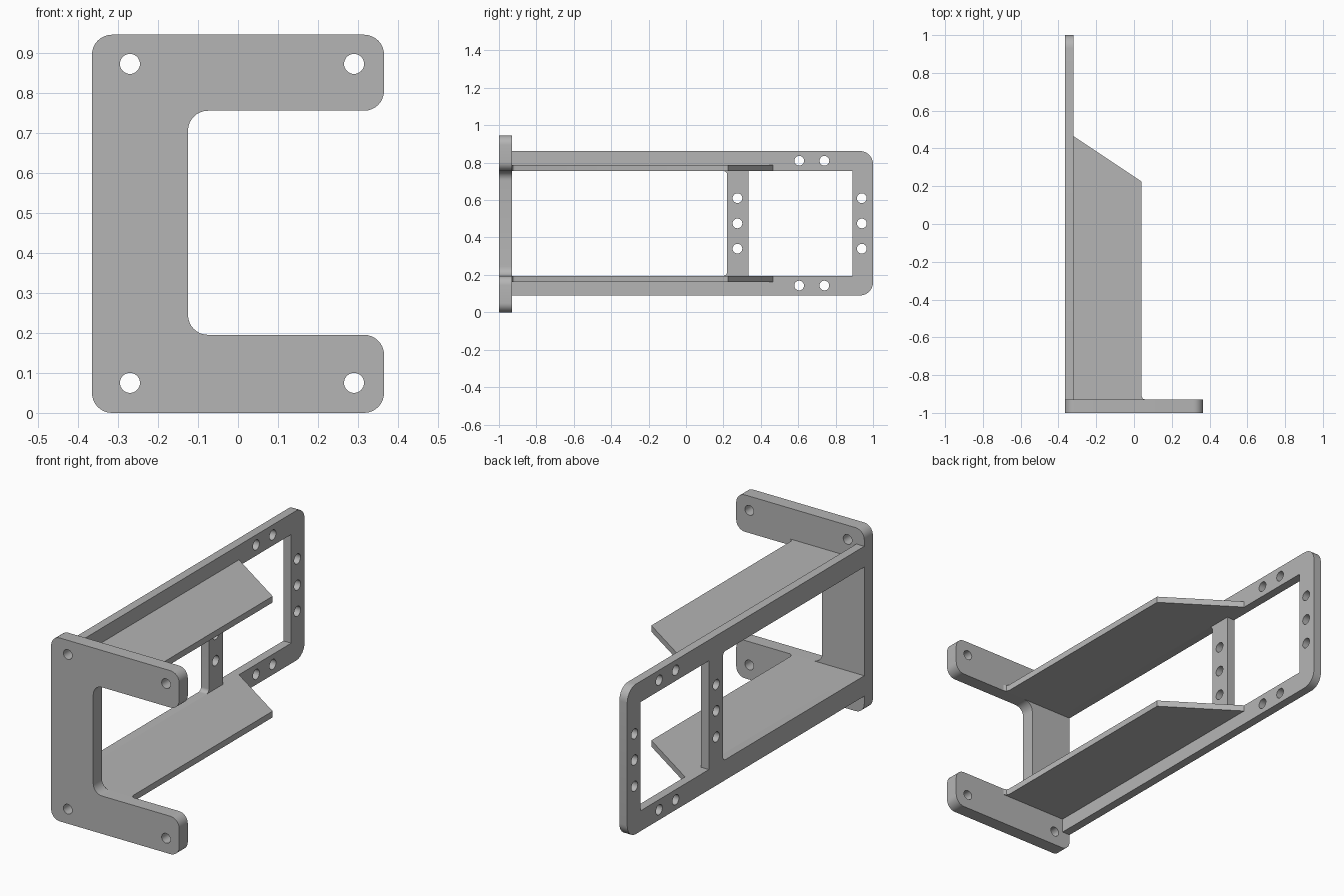
import bpy, bmesh
from math import sin, cos, pi, tan
from mathutils import Vector, Matrix

cube = bpy.data.objects.get("Cube")
if cube:
    bpy.data.objects.remove(cube, do_unlink=True)

grey = bpy.data.materials.new("plain grey")
grey.use_nodes = True
GREY = (0.46, 0.46, 0.46, 1)
grey.diffuse_color = GREY
grey.node_tree.nodes["Principled BSDF"].inputs["Base Color"].default_value = GREY


def rounded(corners, steps=8):
    """Outline from (u, v, radius) corners, each replaced by a tangent arc."""
    out = []
    for i, (u, v, r) in enumerate(corners):
        p = Vector((u, v))
        if r == 0:
            out.append(p)
            continue
        a = (Vector(corners[i - 1][:2]) - p).normalized()
        b = (Vector(corners[(i + 1) % len(corners)][:2]) - p).normalized()
        half = a.angle(b) / 2
        centre = p + (a + b).normalized() * r / sin(half)
        start = p + a * r / tan(half) - centre
        end = p + b * r / tan(half) - centre
        sweep = start.angle_signed(end)
        for k in range(steps + 1):
            t = -sweep * k / steps
            out.append(centre + Matrix.Rotation(t, 2) @ start)
    return out


def circle(u, v, r, n=32):
    return [Vector((u + r * cos(2 * pi * k / n), v + r * sin(2 * pi * k / n))) for k in range(n)]


def plate(name, loops, place, thickness):
    """Fill the first loop, minus the others, and extrude it along a vector."""
    bm = bmesh.new()
    edges = []
    for loop in loops:
        vs = [bm.verts.new(place(p.x, p.y)) for p in loop]
        edges += [bm.edges.new((vs[i - 1], vs[i])) for i in range(len(vs))]
    bmesh.ops.triangle_fill(bm, use_beauty=True, edges=edges)
    new = bmesh.ops.extrude_face_region(bm, geom=bm.faces[:], use_keep_orig=True)["geom"]
    bmesh.ops.translate(bm, vec=thickness, verts=[g for g in new if isinstance(g, bmesh.types.BMVert)])
    bmesh.ops.recalc_face_normals(bm, faces=bm.faces[:])
    mesh = bpy.data.meshes.new(name)
    bm.to_mesh(mesh)
    bm.free()
    mesh.materials.append(grey)
    obj = bpy.data.objects.new(name, mesh)
    bpy.context.collection.objects.link(obj)
    bpy.ops.object.select_all(action="DESELECT")
    obj.select_set(True)
    bpy.context.view_layer.objects.active = obj
    bpy.ops.object.shade_smooth_by_angle(angle=pi / 6)


W, H, R = 0.365, 0.945, 0.05      # front plate half width, height, corner radius
FRONT, BACK = -0.93, 1.0          # extent of the side frame
LOW, HIGH = 0.195, 0.755          # opening between the arms
INNER = -0.32                     # inner face of the side frame

# C-shaped front plate with four mounting holes
c_shape = rounded([(-W, 0, R), (W, 0, R), (W, LOW, R), (-0.125, LOW, R),
                   (-0.125, HIGH, R), (W, HIGH, R), (W, H, R), (-W, H, R)])
mounts = [circle(u, v, 0.025) for u in (-0.27, 0.29) for v in (0.075, 0.872)]
plate("front_plate", [c_shape] + mounts, lambda u, v: (u, -1, v), (0, 0.07, 0))

# Side frame: open toward the front plate, closed window at the back
frame = rounded([(FRONT, 0.09, 0), (BACK, 0.09, 0.07), (BACK, 0.862, 0.07), (FRONT, 0.862, 0),
                 (FRONT, HIGH, 0), (0.22, HIGH, 0.02), (0.22, LOW, 0.02), (FRONT, LOW, 0)])
window = rounded([(0.335, LOW, 0), (0.89, LOW, 0), (0.89, HIGH, 0), (0.335, HIGH, 0)])
holes = [circle(u, v, 0.026) for u in (0.275, 0.94) for v in (0.34, 0.475, 0.61)]
holes += [circle(u, v, 0.026) for u in (0.605, 0.74) for v in (0.143, 0.81)]
plate("side_frame", [frame, window] + holes, lambda u, v: (-W, u, v), (INNER + W, 0, 0))

# Two shelves with a slanted back edge and a small flare at the front plate
shelf = rounded([(INNER, FRONT, 0), (0.06, FRONT, 0), (0.046, -0.924, 0), (0.04, -0.91, 0),
                 (0.04, 0.225, 0), (INNER, 0.465, 0)])
for name, z in (("lower_shelf", LOW - 0.032), ("upper_shelf", HIGH)):
    plate(name, [shelf], lambda u, v: (u, v, z), (0, 0, 0.032))
